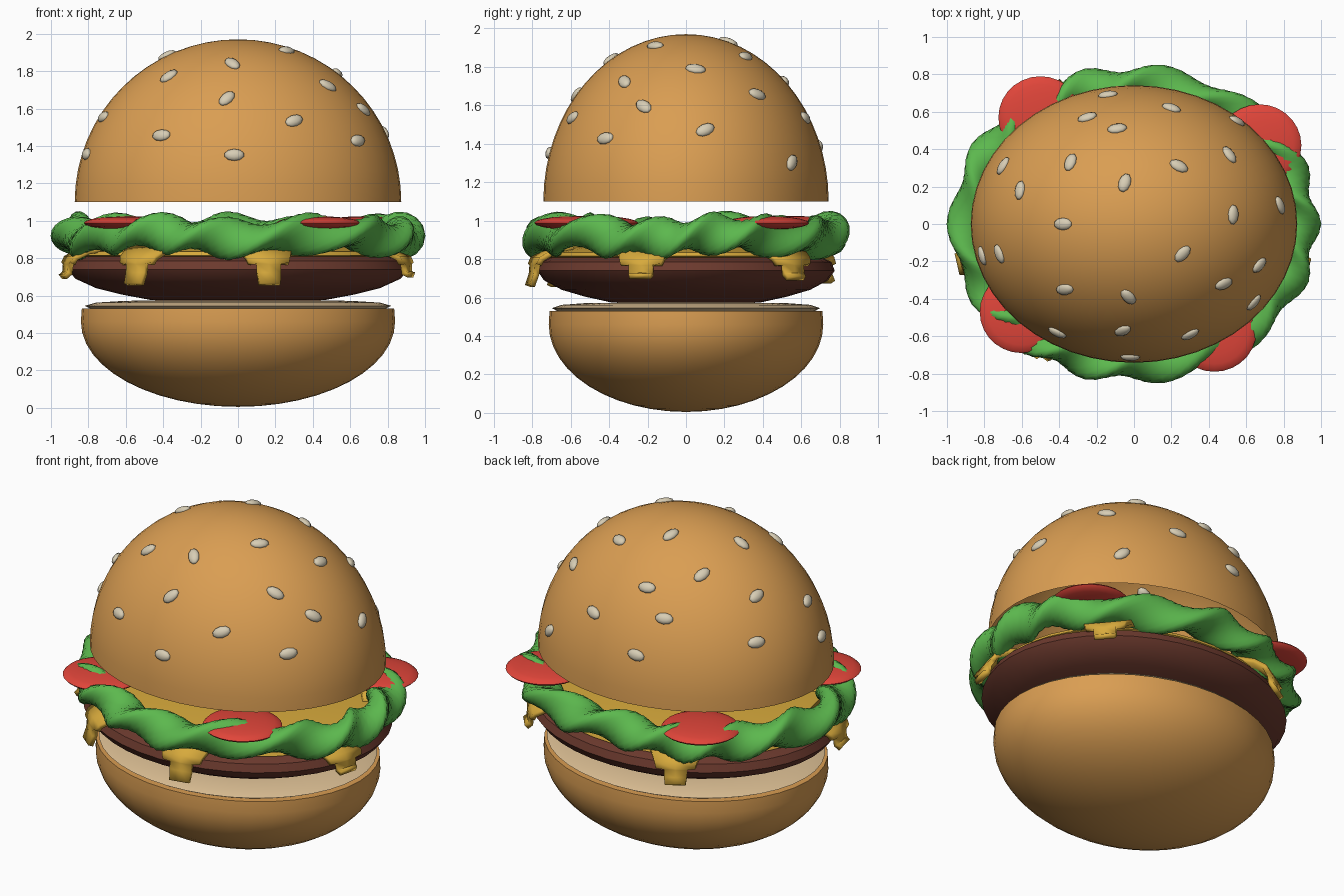
import bpy, bmesh
from math import sin, cos, pi, radians, sqrt, atan2
from mathutils import Vector, Matrix

cube = bpy.data.objects.get("Cube")
if cube:
    bpy.data.objects.remove(cube)

SQUASH = 0.85  # every layer is an oval: y radius / x radius


def material(name, rgb):
    mat = bpy.data.materials.new(name)
    mat.use_nodes = True
    mat.diffuse_color = (*rgb, 1)
    shader = mat.node_tree.nodes["Principled BSDF"]
    shader.inputs["Base Color"].default_value = (*rgb, 1)
    shader.inputs["Roughness"].default_value = 0.7
    return mat


BUN = material("toasted bun", (0.70, 0.34, 0.085))
CRUMB = material("cream crumb", (0.73, 0.53, 0.30))
MEAT = material("brown patty", (0.15, 0.042, 0.027))
CHEESE = material("yellow cheese", (0.68, 0.40, 0.045))
LEAF = material("green lettuce", (0.107, 0.48, 0.076))
TOMATO = material("red tomato", (0.75, 0.06, 0.042))
SEED = material("pale seed", (0.68, 0.61, 0.46))


def finish(bm, name, mat, sharp=40, flip_check=True):
    bmesh.ops.remove_doubles(bm, verts=bm.verts, dist=0.0005)
    if flip_check:
        bmesh.ops.recalc_face_normals(bm, faces=bm.faces)
    mesh = bpy.data.meshes.new(name)
    bm.to_mesh(mesh)
    bm.free()
    mesh.materials.append(mat)
    obj = bpy.data.objects.new(name, mesh)
    bpy.context.collection.objects.link(obj)
    bpy.ops.object.select_all(action="DESELECT")
    obj.select_set(True)
    bpy.context.view_layer.objects.active = obj
    bpy.ops.object.shade_smooth_by_angle(angle=radians(sharp))
    return obj


def skin(bm, rings, closed=False):
    """Bridge closed loops of coordinates into a surface."""
    loops = [[bm.verts.new(p) for p in ring] for ring in rings]
    n = len(loops[0])
    following = loops[1:] + loops[:1] if closed else loops[1:]
    for a, b in zip(loops, following):
        for i in range(n):
            j = (i + 1) % n
            bm.faces.new((a[i], a[j], b[j], b[i]))


def lathe(name, profile, mat, segments=40):
    """Turn a bottom-to-top (radius, z) profile into an oval solid."""
    bm = bmesh.new()
    turns = [2 * pi * i / segments for i in range(segments)]
    skin(bm, [[(r * cos(t), r * SQUASH * sin(t), z) for t in turns]
              for r, z in profile])
    bmesh.ops.dissolve_degenerate(bm, dist=0.0001, edges=bm.edges)
    return finish(bm, name, mat)


def arc(radius, z, height, start, end, steps=12):
    angles = [radians(start + (end - start) * i / steps) for i in range(steps + 1)]
    return [(radius * cos(a), z + height * sin(a)) for a in angles]


# Buns: a closed lower bowl and an open upper dome
lathe("bottom_bun", arc(0.84, 0.46, 0.455, -90, 0) + [(0.835, 0.53), (0, 0.53)], BUN)
lathe("bun_crumb", [(0, 0.53), (0.79, 0.53), (0.82, 0.545), (0.76, 0.562),
                    (0.6, 0.572), (0, 0.575)], CRUMB)
DOME_Z, DOME_R, DOME_H = 1.1, 0.873, 0.87
lathe("top_bun", arc(DOME_R, DOME_Z, DOME_H, 0, 90, 16), BUN, 48)

# Patty
lathe("patty", [(0, 0.57), (0.46, 0.575), (0.62, 0.605), (0.76, 0.64), (0.87, 0.69),
                (0.91, 0.74), (0.89, 0.785), (0.8, 0.82), (0, 0.825)], MEAT)

# Cheese slice
lathe("cheese_slice", [(0, 0.815), (0.82, 0.805), (0.85, 0.815), (0.84, 0.835),
                       (0.7, 0.86), (0, 0.865)], CHEESE)


def cheese_drip(name, heading, bottom):
    """A bent tab: wide shoulder, then a narrow tongue hanging down."""
    t = radians(heading)
    out = Vector((cos(t), SQUASH * sin(t), 0))
    side = Vector((-SQUASH * sin(t), cos(t), 0)).normalized()
    path = [(0.74, 0.855, 0.17), (0.86, 0.835, 0.14), (0.925, 0.80, 0.12),
            (0.94, 0.77, 0.11), (0.94, 0.768, 0.064), (0.945, 0.72, 0.064),
            (0.97, bottom, 0.058)]
    bm = bmesh.new()
    rows = []
    for r, z, w in path:
        rows.append([bm.verts.new(out * r + side * w * s + Vector((0, 0, z)))
                     for s in (-1, 0, 1)])
    for a, b in zip(rows, rows[1:]):
        for i in range(2):
            bm.faces.new((a[i], b[i], b[i + 1], a[i + 1]))
    obj = finish(bm, name, CHEESE)
    solid = obj.modifiers.new("thickness", "SOLIDIFY")
    solid.thickness = 0.03
    solid.offset = 0


for i, (heading, bottom) in enumerate([(-80, 0.66), (-125, 0.66), (-165, 0.70),
                                       (117, 0.68), (44, 0.70), (-17, 0.71)]):
    cheese_drip(f"cheese_drip_{i + 1}", heading, bottom)

# Lettuce: an oval ring with a twisted, rippling cross-section
bm = bmesh.new()
rings = []
STEPS, SIDES = 120, 16
for i in range(STEPS):
    u = 2 * pi * i / STEPS
    ring = []
    for k in range(SIDES):
        v = 2 * pi * k / SIDES
        a, b = 0.117 * cos(v), 0.07 * sin(v)
        twist = 7 * u + 0.5 * sin(3 * u)
        offset = a * cos(twist) - b * sin(twist)
        lift = a * sin(twist) + b * cos(twist)
        ring.append(((0.885 + offset) * cos(u), (0.745 + offset) * sin(u),
                     0.92 + lift + 0.015 * sin(5 * u)))
    rings.append(ring)
skin(bm, rings, closed=True)
finish(bm, "lettuce_ring", LEAF, 60)


def ellipsoid(name, mat, matrix, u=16, v=8):
    bm = bmesh.new()
    bmesh.ops.create_uvsphere(bm, u_segments=u, v_segments=v, radius=1, matrix=matrix)
    return finish(bm, name, mat, 60)


# Tomato slices tucked into the lettuce
for i, (x, y) in enumerate([(-0.5, 0.57), (0.67, 0.42), (-0.6, -0.47), (0.43, -0.57)]):
    ellipsoid(f"tomato_slice_{i + 1}", TOMATO,
              Matrix.Translation((x, y, 0.988)) @ Matrix.Diagonal((0.225, 0.22, 0.036, 1)),
              28, 10)

# Sesame seeds: x, y and heading in degrees, laid flat on the dome
SEEDS = [(-.14, .69, -15), (.2, .62, -40), (-.25, .57, 15), (-.09, .51, 10),
         (-.34, .33, 85), (-.05, .22, 75), (.24, .31, -25), (.51, .37, -70),
         (.55, .55, 40), (-.7, .31, 60), (-.61, .18, -80), (-.38, 0, 0),
         (.53, .05, 80), (.78, .1, -30), (.26, -.16, 45), (.67, -.22, 15),
         (-.72, -.16, -60), (-.81, -.17, 99), (-.37, -.35, 25), (-.03, -.39, -60),
         (.48, -.32, 0), (.64, -.42, 65), (-.41, -.58, -20), (-.06, -.57, 60),
         (.3, -.59, 60), (-.02, -.71, 0)]
for i, (x, y, heading) in enumerate(SEEDS):
    ry = DOME_R * SQUASH
    z = DOME_H * sqrt(max(0.02, 1 - (x / DOME_R) ** 2 - (y / ry) ** 2))
    normal = Vector((x / DOME_R ** 2, y / ry ** 2, z / DOME_H ** 2)).normalized()
    h = radians(heading)
    along = Vector((cos(h), sin(h), 0))
    along = (along - normal * along.dot(normal)).normalized()
    across = normal.cross(along)
    frame = Matrix((along, across, normal)).transposed().to_4x4()
    place = Matrix.Translation((x, y, DOME_Z + z))
    ellipsoid(f"sesame_seed_{i + 1}", SEED,
              place @ frame @ Matrix.Diagonal((0.054, 0.033, 0.021, 1)), 10, 6)
